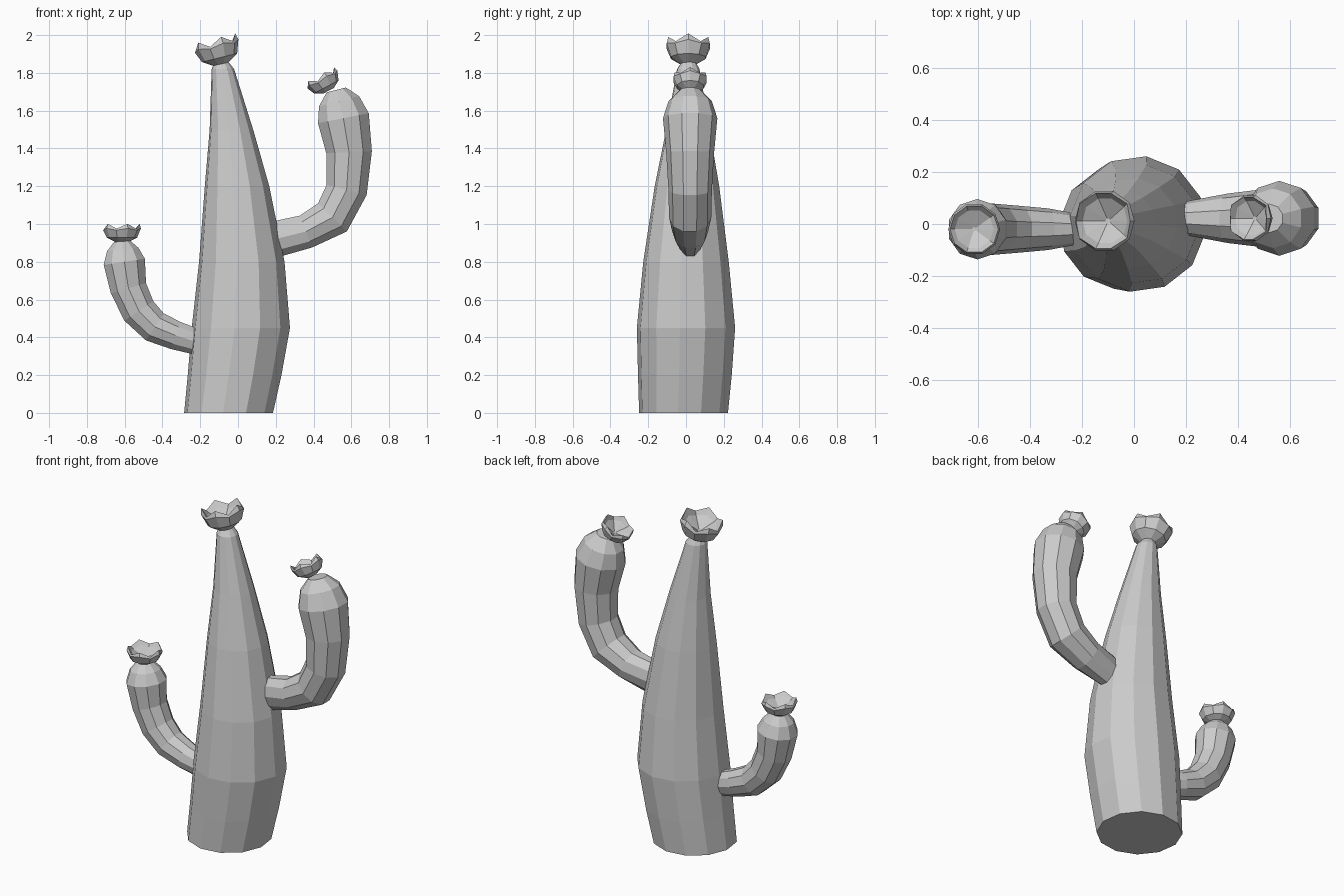
import bpy, bmesh
from math import sin, cos, tau, radians
from mathutils import Vector, Matrix

cube = bpy.data.objects.get("Cube")
if cube:
    bpy.data.objects.remove(cube, do_unlink=True)

grey = bpy.data.materials.new("plain_grey")
grey.use_nodes = True
grey.diffuse_color = (0.6, 0.6, 0.6, 1)
grey.node_tree.nodes["Principled BSDF"].inputs["Base Color"].default_value = (0.6, 0.6, 0.6, 1)


def loft(name, rings):
    """Skin closed rings of points in order, and cap both ends."""
    bm = bmesh.new()
    loops = [[bm.verts.new(p) for p in ring] for ring in rings]
    n = len(loops[0])
    for a, b in zip(loops, loops[1:]):
        for i in range(n):
            j = (i + 1) % n
            bm.faces.new((a[i], a[j], b[j], b[i]))
    bm.faces.new(loops[0][::-1])
    bm.faces.new(loops[-1])
    bmesh.ops.recalc_face_normals(bm, faces=bm.faces)
    mesh = bpy.data.meshes.new(name)
    bm.to_mesh(mesh)
    bm.free()
    mesh.materials.append(grey)
    obj = bpy.data.objects.new(name, mesh)
    bpy.context.collection.objects.link(obj)
    return obj


def circle(n, r, start=0.0):
    return [(r * cos(start + tau * i / n), r * sin(start + tau * i / n)) for i in range(n)]


# Trunk: leaning, tapering column (height, centre x, centre y, radius)
trunk = [(0, -.05, -.013, .237), (.2, -.018, -.006, .25), (.45, .015, 0, .262),
         (.8, .02, 0, .228), (1.2, -.005, .005, .172), (1.5, -.035, .01, .116),
         (1.82, -.08, .012, .06), (1.87, -.09, .015, .03)]
loft("trunk", [[(cx + x, cy + y, z) for x, y in circle(12, r, radians(-7))]
               for z, cx, cy, r in trunk])


def arm(name, path, y, root_width):
    """Bent tube; path holds (x, z, radius) in the upright plane at depth y."""
    rings = []
    for k, (px, pz, r) in enumerate(path):
        a, b = path[max(k - 1, 0)], path[min(k + 1, len(path) - 1)]
        d = Vector((b[0] - a[0], 0, b[1] - a[1])).normalized()
        across = Vector((-d.z, 0, d.x))
        width = root_width if k == 0 else 1
        rings.append([Vector((px, y, pz)) + across * u + Vector((0, v * width, 0))
                      for u, v in circle(10, r, tau / 20)])
    loft(name, rings)


# Arms: narrow root at the trunk, rounded tip
arm("left_arm", [(.2, .92, .1), (.36, .96, .095), (.5, 1.035, .112), (.575, 1.18, .115),
                 (.588, 1.38, .127), (.558, 1.56, .144), (.535, 1.65, .115),
                 (.52, 1.71, .055)], .022, .65)
arm("right_arm", [(-.2, .37, .07), (-.33, .41, .08), (-.44, .455, .09), (-.525, .54, .097),
                  (-.58, .66, .102), (-.602, .8, .116), (-.61, .865, .088),
                  (-.613, .908, .045)], -.02, .8)


def flower(name, base, r, height, tilt):
    """Cup with a wavy rim and a hollow cone inside; tilt leans it to -x."""
    profile = [(.35, -.1, 0), (.8, .2, 0), (1, .75, .06), (.93, .95, .16),
               (.75, .7, .06), (.08, .3, 0)]
    turn = Matrix.Translation(base) @ Matrix.Rotation(radians(-tilt), 4, 'Y')
    rings = []
    for pr, pz, wave in profile:
        rings.append([turn @ Vector((x, y, height * (pz + wave * (-1) ** i)))
                      for i, (x, y) in enumerate(circle(10, r * pr))])
    loft(name, rings)


flower("top_flower", (-.092, .012, 1.858), .12, .115, 14)
flower("left_flower", (.475, .022, 1.712), .092, .08, 28)
flower("right_flower", (-.614, -.02, .912), .1, .08, 0)
